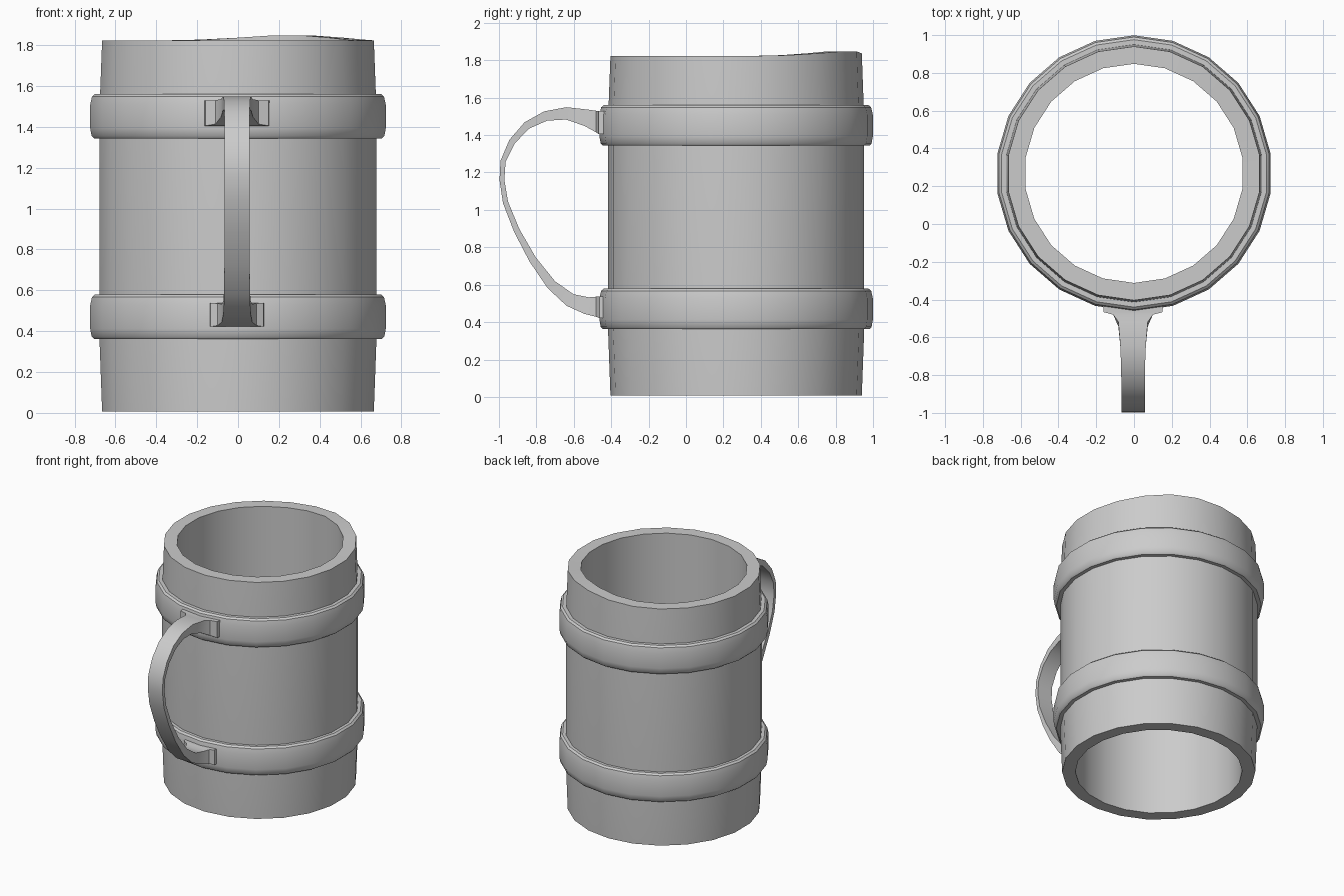
import bpy, bmesh, math
from mathutils import Vector

if "Cube" in bpy.data.objects:
    bpy.data.objects.remove(bpy.data.objects["Cube"])

CY = 0.268      # centre of the barrel in y
SIDES = 22


def finish(name, bm, angle=35):
    bmesh.ops.recalc_face_normals(bm, faces=bm.faces)
    mesh = bpy.data.meshes.new(name)
    bm.to_mesh(mesh)
    bm.free()
    ob = bpy.data.objects.new(name, mesh)
    bpy.context.collection.objects.link(ob)
    bpy.ops.object.select_all(action='DESELECT')
    ob.select_set(True)
    bpy.context.view_layer.objects.active = ob
    bpy.ops.object.shade_smooth_by_angle(angle=math.radians(angle))
    return ob


def bridge(bm, a, b):
    n = len(a)
    for i in range(n):
        bm.faces.new((a[i], a[(i + 1) % n], b[(i + 1) % n], b[i]))


def lathe(name, profile, lift=None):
    """Revolve a closed (radius, z) profile around the barrel axis."""
    bm = bmesh.new()
    rings = []
    for i in range(SIDES):
        a = math.pi / 2 + 2 * math.pi * i / SIDES
        rings.append([bm.verts.new((r * math.cos(a), CY + r * math.sin(a),
                                    z + (lift(a, z) if lift else 0)))
                      for r, z in profile])
    for i in range(SIDES):
        bridge(bm, rings[i], rings[(i + 1) % SIDES])
    return finish(name, bm)


def rim_bump(a, z):
    # Uneven hand-cut rim, highest at the back right
    if z < 1.7:
        return 0
    d = (a - math.radians(65) + math.pi) % (2 * math.pi) - math.pi
    return 0.027 * math.exp(-(d / 0.55) ** 2)


# Barrel wall, open at both ends
lathe("barrel_wall", [(0.58, 0.008), (0.672, 0.008), (0.685, 0.36), (0.685, 1.40),
                      (0.682, 1.56), (0.672, 1.822), (0.58, 1.822)], rim_bump)

# Two hoops with softened edges
for name, z0 in (("lower_hoop", 0.362), ("upper_hoop", 1.343)):
    lathe(name, [(0.66, z0), (0.712, z0), (0.724, z0 + 0.012), (0.731, z0 + 0.05),
                 (0.731, z0 + 0.165), (0.722, z0 + 0.205), (0.708, z0 + 0.217),
                 (0.66, z0 + 0.217)])

# Handle: flat strap, flared where it meets the hoops
# (y, z, half width, half thickness)
path = [(-0.42, 1.467, 0.16, 0.062), (-0.467, 1.467, 0.155, 0.062),
        (-0.48, 1.472, 0.105, 0.058), (-0.53, 1.492, 0.078, 0.045),
        (-0.64, 1.516, 0.068, 0.033), (-0.75, 1.502, 0.063, 0.026),
        (-0.85, 1.452, 0.062, 0.021), (-0.93, 1.365, 0.062, 0.017),
        (-0.978, 1.26, 0.062, 0.014), (-0.984, 1.16, 0.062, 0.013),
        (-0.965, 1.04, 0.062, 0.014), (-0.905, 0.89, 0.062, 0.016),
        (-0.82, 0.735, 0.062, 0.020), (-0.72, 0.60, 0.063, 0.027),
        (-0.62, 0.518, 0.066, 0.036), (-0.53, 0.488, 0.075, 0.046),
        (-0.48, 0.482, 0.095, 0.054), (-0.463, 0.48, 0.13, 0.058),
        (-0.42, 0.48, 0.135, 0.058)]
bm = bmesh.new()
loops = []
for i, (y, z, w, t) in enumerate(path):
    p, q = path[max(i - 1, 0)], path[min(i + 1, len(path) - 1)]
    tan = Vector((0, q[0] - p[0], q[1] - p[1])).normalized()
    if i < 3:
        tan = Vector((0, -1, 0))
    elif i > len(path) - 4:
        tan = Vector((0, 1, 0))
    nor = Vector((0, -tan.z, tan.y))
    c = Vector((-0.005, y, z))
    loops.append([bm.verts.new(c + Vector((sx * w, 0, 0)) + nor * (sn * t))
                  for sx, sn in ((-1, -1), (1, -1), (1, 1), (-1, 1))])
for a, b in zip(loops, loops[1:]):
    bridge(bm, a, b)
bm.faces.new(loops[0])
bm.faces.new(loops[-1])
finish("handle", bm, 40)
